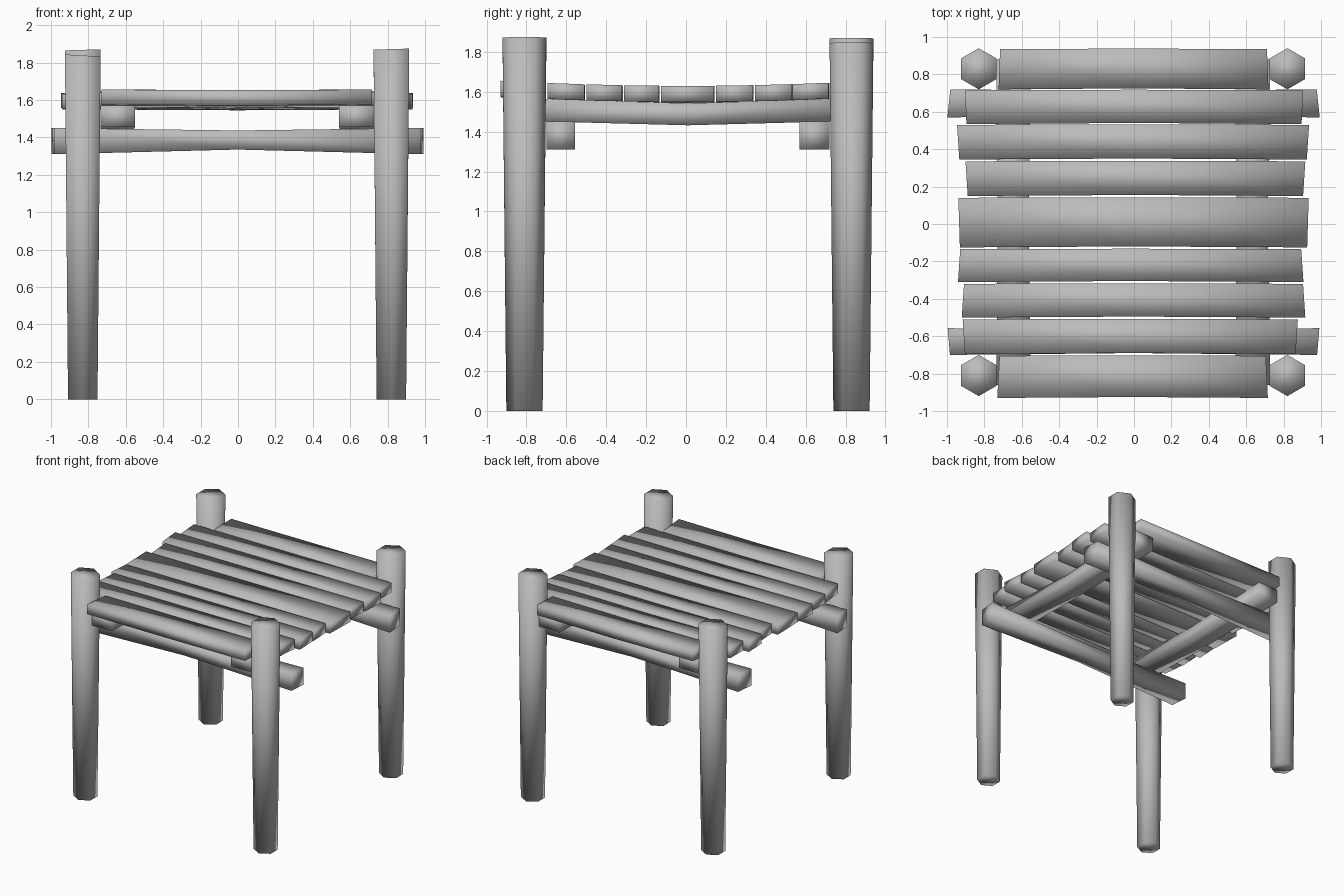
import bpy, bmesh, math
from mathutils import Vector

cube = bpy.data.objects.get("Cube")
if cube:
    bpy.data.objects.remove(cube, do_unlink=True)

wood = bpy.data.materials.new("grey_wood")
wood.use_nodes = True
GREY = (0.5, 0.5, 0.5, 1)
wood.diffuse_color = GREY
wood.node_tree.nodes["Principled BSDF"].inputs["Base Color"].default_value = GREY


def loft(name, rings):
    """Skin a closed bar through a list of equal-sized point rings."""
    bm = bmesh.new()
    loops = [[bm.verts.new(p) for p in ring] for ring in rings]
    n = len(loops[0])
    for a, b in zip(loops, loops[1:]):
        for i in range(n):
            j = (i + 1) % n
            bm.faces.new((a[i], a[j], b[j], b[i]))
    bm.faces.new(loops[0][::-1])
    bm.faces.new(loops[-1])
    bmesh.ops.recalc_face_normals(bm, faces=bm.faces)
    for f in bm.faces:
        f.smooth = True
    mesh = bpy.data.meshes.new(name)
    bm.to_mesh(mesh)
    bm.free()
    mesh.materials.append(wood)
    obj = bpy.data.objects.new(name, mesh)
    bpy.context.collection.objects.link(obj)
    return obj


def bar(name, axis, ends, side, height, mid_side, mid_height, slant=0.0, tilt=0.0):
    """Box bar along an axis; the mid section may differ from the ends."""
    side_mid = sum(side) / 2
    rings = []
    for along, s, h, cut in ((ends[0], side, height, slant),
                             (sum(ends) / 2, mid_side, mid_height, 0),
                             (ends[1], side, height, -slant)):
        ring = []
        for u, v in ((s[0], h[0]), (s[1], h[0]), (s[1], h[1]), (s[0], h[1])):
            a = along + (cut if u > side_mid else -cut)
            w = v + tilt * (u - side_mid)
            ring.append(Vector((a, u, w) if axis == "x" else (u, a, w)))
        rings.append(ring)
    return loft(name, rings)


# Tapered hexagonal posts, two of them cut a little shorter
def post(name, x, y, top, lean):
    rings = []
    for z, r in ((0, 0.091), (top, 0.110)):
        ring = []
        for k in range(6):
            a = math.radians(30 + 60 * k)
            dx = r * math.cos(a)
            ring.append(Vector((x + dx, y + r * math.sin(a), z + lean * dx * (z > 0))))
        rings.append(ring)
    loft(name, rings)


post("front_right_post", -0.83, -0.81, 1.838, -0.06)
post("front_left_post", 0.82, -0.81, 1.872, 0.03)
post("back_right_post", -0.83, 0.83, 1.868, 0.03)
post("back_left_post", 0.82, 0.83, 1.845, 0.03)

# Cross beams, slimmer in the middle
bar("front_beam", "x", (-0.99, 0.985), (-0.70, -0.557), (1.31, 1.45),
    (-0.69, -0.567), (1.335, 1.437), -0.006)
bar("back_beam", "x", (-0.99, 0.985), (0.57, 0.72), (1.31, 1.45),
    (0.58, 0.71), (1.335, 1.437), 0.008)

# Sagging side rails
for name, side, mid in (("right_rail", (-0.735, -0.55), (-0.73, -0.565)),
                        ("left_rail", (0.54, 0.73), (0.55, 0.715))):
    bar(name, "y", (-0.86, 0.88), side, (1.455, 1.57), mid, (1.432, 1.542))

# Seat slats: x from, x to, y from, y to, end slant
slats = [
    (-0.725, 0.71, -0.93, -0.705, 0.006),
    (-0.91, 0.87, -0.695, -0.51, -0.006),
    (-0.915, 0.91, -0.50, -0.32, 0.006),
    (-0.935, 0.90, -0.31, -0.135, 0.006),
    (-0.935, 0.93, -0.125, 0.14, -0.004),
    (-0.895, 0.91, 0.15, 0.335, -0.006),
    (-0.94, 0.93, 0.345, 0.53, -0.006),
    (-0.90, 0.90, 0.535, 0.715, -0.004),
    (-0.72, 0.715, 0.72, 0.935, 0.004),
]
for i, (x0, x1, y0, y1, slant) in enumerate(slats):
    y = (y0 + y1) / 2
    low = 1.55 + 0.03 * y * y
    high = low + 0.08
    bar("seat_slat_%d" % (i + 1), "x", (x0, x1), (y0, y1), (low, high),
        (y0 + 0.005, y1 + 0.003), (low - 0.005, high - 0.003), slant, 0.06 * y)
